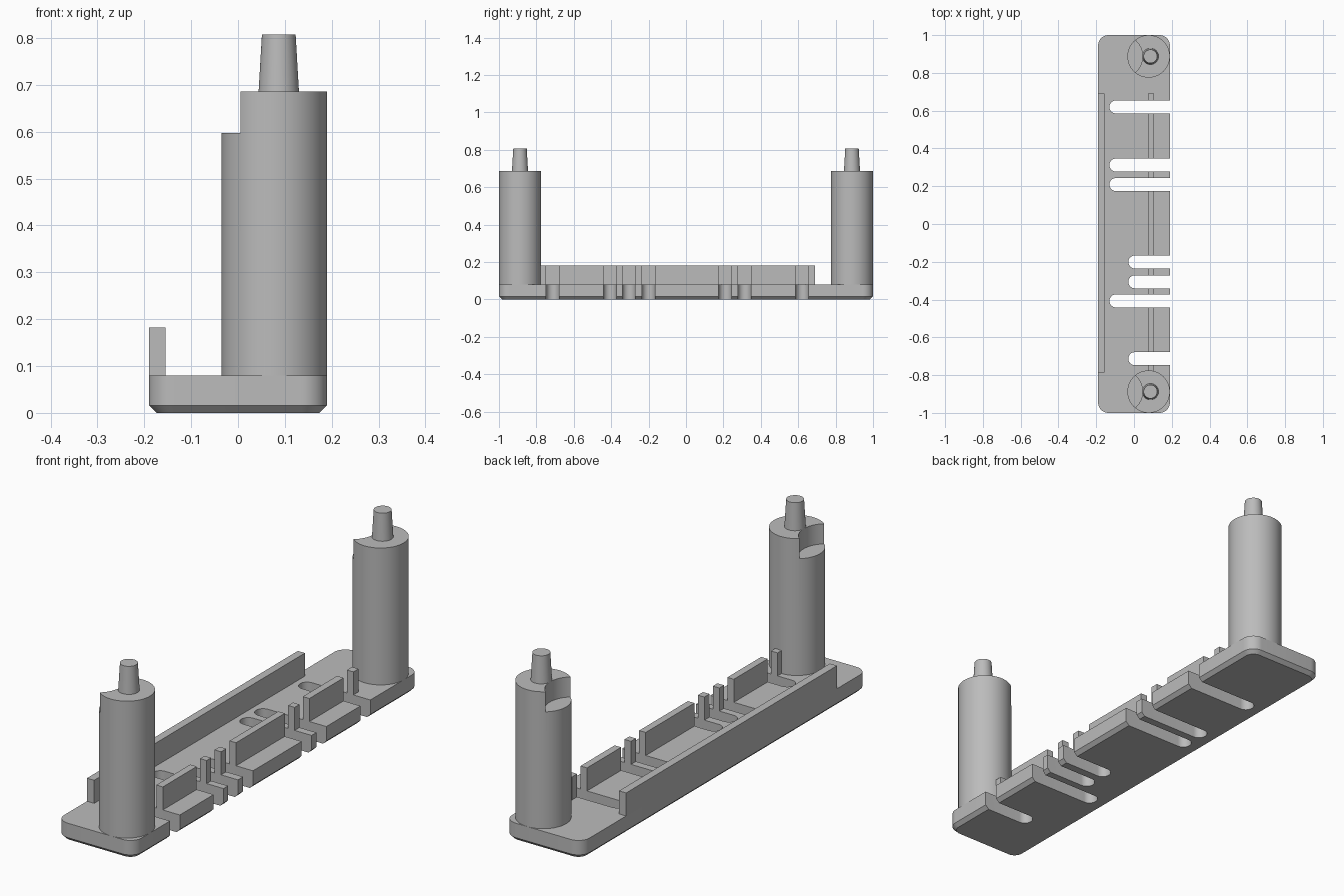
import bpy, bmesh, math

if "Cube" in bpy.data.objects:
    bpy.data.objects.remove(bpy.data.objects["Cube"])

grey = bpy.data.materials.new("grey plastic")
grey.diffuse_color = (0.5, 0.5, 0.5, 1)
grey.use_nodes = True
grey.node_tree.nodes["Principled BSDF"].inputs["Base Color"].default_value = grey.diffuse_color


def new_object(name, bm):
    bmesh.ops.recalc_face_normals(bm, faces=bm.faces)
    mesh = bpy.data.meshes.new(name)
    bm.to_mesh(mesh)
    bm.free()
    mesh.materials.append(grey)
    ob = bpy.data.objects.new(name, mesh)
    bpy.context.collection.objects.link(ob)
    return ob


def loft(name, rings):
    """Solid through a list of (outline, z) rings."""
    bm = bmesh.new()
    loops = [[bm.verts.new((x, y, z)) for x, y in pts] for pts, z in rings]
    n = len(loops[0])
    for a, b in zip(loops, loops[1:]):
        for i in range(n):
            j = (i + 1) % n
            bm.faces.new((a[i], a[j], b[j], b[i]))
    bm.faces.new(loops[0][::-1])
    bm.faces.new(loops[-1])
    return new_object(name, bm)


def circle(cx, cy, r, n=64):
    return [(cx + r * math.cos(2 * math.pi * i / n),
             cy + r * math.sin(2 * math.pi * i / n)) for i in range(n)]


def rounded_rect(hx, hy, r, n=10):
    pts = []
    for k, (sx, sy) in enumerate([(1, 1), (-1, 1), (-1, -1), (1, -1)]):
        for i in range(n + 1):
            a = math.pi / 2 * (k + i / n)
            pts.append((sx * (hx - r) + r * math.cos(a),
                        sy * (hy - r) + r * math.sin(a)))
    return pts


def box(name, x0, x1, y0, y1, z0, z1):
    pts = [(x0, y0), (x1, y0), (x1, y1), (x0, y1)]
    return loft(name, [(pts, z0), (pts, z1)])


def cut(ob, cutter):
    mod = ob.modifiers.new("cut", 'BOOLEAN')
    mod.operation = 'DIFFERENCE'
    mod.solver = 'EXACT'
    mod.object = cutter
    select(ob)
    bpy.ops.object.modifier_apply(modifier=mod.name)
    bpy.data.objects.remove(cutter)


def select(ob):
    bpy.ops.object.select_all(action='DESELECT')
    ob.select_set(True)
    bpy.context.view_layer.objects.active = ob


def smooth(ob):
    select(ob)
    bpy.ops.object.shade_smooth_by_angle(angle=math.radians(30))


# Base plate with a chamfered underside
BASE_TOP = 0.08
WALL_TOP = 0.182
base = loft("base_plate", [(rounded_rect(0.174, 0.984, 0.039), 0),
                           (rounded_rect(0.19, 1.0, 0.055), 0.016),
                           (rounded_rect(0.19, 1.0, 0.055), BASE_TOP)])

# Round-ended slots open to the right: (centre y, left end x)
HALF = 0.0345
slots = [(-0.713, -0.03), (-0.407, -0.13), (-0.306, -0.03), (-0.201, -0.03),
         (0.209, -0.13), (0.312, -0.13), (0.62, -0.13)]
for y, end in slots:
    pts = [(end + HALF + HALF * math.cos(a), y + HALF * math.sin(a))
           for a in (math.pi * (0.5 + i / 16) for i in range(17))]
    pts += [(0.3, y - HALF), (0.3, y + HALF)]
    cut(base, loft("slot_cutter", [(pts, -0.1), (pts, 0.3)]))
smooth(base)

# Long wall on the left edge
box("left_wall", -0.19, -0.155, -0.785, 0.69, BASE_TOP, WALL_TOP)

# Right ridge, broken up by the slots
edges = [-0.785] + [v for y, _ in slots for v in (y - HALF, y + HALF)] + [0.69]
for y0, y1 in zip(edges[::2], edges[1::2]):
    box("ridge_segment", 0.075, 0.107, y0, y1, BASE_TOP, WALL_TOP)

# Pillars with a curved notch at the top, each carrying a tapered pin
for side, y in (("front", -0.8875), ("back", 0.8875)):
    outline = circle(0.0775, y, 0.1125)
    pillar = loft(side + "_pillar", [(outline, BASE_TOP), (outline, 0.686)])
    notch = circle(-0.067, y, 0.1125)
    cut(pillar, loft("notch_cutter", [(notch, 0.597), (notch, 0.8)]))
    smooth(pillar)
    pin = loft(side + "_pin", [(circle(0.087, y, 0.043, 48), 0.686),
                               (circle(0.087, y, 0.036, 48), 0.807)])
    smooth(pin)
